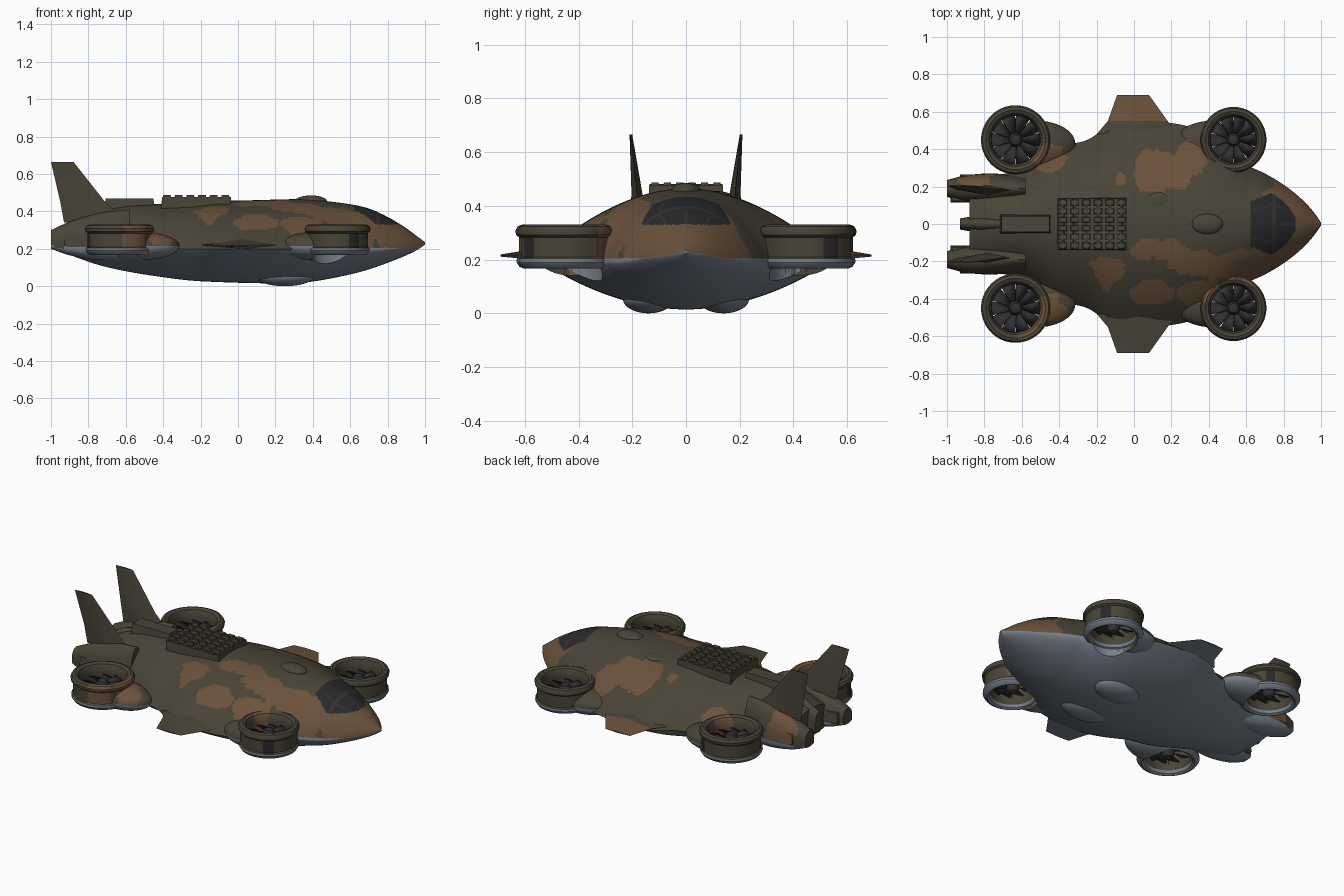
import bpy, bmesh, math
from mathutils import Vector, Matrix, noise

if "Cube" in bpy.data.objects:
    bpy.data.objects.remove(bpy.data.objects["Cube"])


def material(name, rgb):
    m = bpy.data.materials.new(name)
    m.use_nodes = True
    m.diffuse_color = (*rgb, 1)
    bsdf = m.node_tree.nodes["Principled BSDF"]
    bsdf.inputs["Base Color"].default_value = (*rgb, 1)
    bsdf.inputs["Roughness"].default_value = 0.7
    return m


OLIVE = material("olive", (0.066, 0.058, 0.038))
BROWN = material("brown", (0.145, 0.084, 0.045))
BELLY = material("belly grey", (0.19, 0.22, 0.265))
GLASS = material("dark glass", (0.022, 0.022, 0.025))
FRAME = material("window frame", (0.034, 0.032, 0.031))
ROTOR = material("rotor grey", (0.03, 0.03, 0.032))
CAMO = [OLIVE, BROWN, BELLY, GLASS, FRAME]

# Brown camouflage patches: x, y, half length, half width
PATCHES = [(0.89, 0, 0.2, 0.4), (0.14, 0.27, 0.15, 0.11), (0.3, 0.34, 0.08, 0.1),
           (0.15, -0.14, 0.15, 0.06), (0.42, -0.22, 0.27, 0.08), (-0.14, -0.25, 0.08, 0.09),
           (0, 0.63, 0.13, 0.08), (-0.07, 0.24, 0.03, 0.03), (-0.44, -0.47, 0.09, 0.1),
           (-0.47, 0.36, 0.09, 0.07), (-0.85, 0.25, 0.1, 0.05), (0.1, -0.37, 0.12, 0.06),
           (-0.54, -0.6, 0.08, 0.07), (0.65, -0.26, 0.1, 0.08), (0.35, -0.36, 0.12, 0.07)]
# Dark patches on the duct walls
SPOTS = [(-0.81, -0.5), (0.62, -0.58), (0.68, 0.55), (-0.52, 0.6)]


def camo_index(c, n, hull):
    if (n.z < -0.1 and c.z < 0.26) or (c.z < 0.205 and n.z < 0.3):
        return 2
    if hull and abs(n.z) < 0.001 and c.x > -0.85:
        return 2
    if hull and 0.62 < c.x < 0.89:
        edge = min(0.12 + (c.x - 0.62) * 0.4, 0.16 - (c.x - 0.77) * 0.6)
        if abs(c.y) < edge and c.z > 0.33:
            bars = abs(c.y) < 0.004 or abs(abs(c.y) - edge * 0.6) < 0.004 or abs(c.x - 0.75) < 0.006
            return 4 if bars else 3
    wob = 0.45 * noise.noise(c * 9) + 0.2 * noise.noise(c * 22)
    if c.z < 0.285 and any(math.hypot(c.x - x, c.y - y) < 0.032 for x, y in SPOTS):
        return 3
    for x, y, rx, ry in PATCHES:
        if math.hypot((c.x - x) / rx, (c.y - y) / ry) + wob < 1:
            return 1
    return 0


def finish(ob, mat=None, angle=35, hull=False):
    """Colour the object plainly or with camouflage, then smooth it."""
    for m in ([mat] if mat else CAMO):
        ob.data.materials.append(m)
    if not mat:
        for p in ob.data.polygons:
            p.material_index = camo_index(p.center, p.normal, hull)
    bpy.ops.object.select_all(action='DESELECT')
    ob.select_set(True)
    bpy.context.view_layer.objects.active = ob
    bpy.ops.object.shade_smooth_by_angle(angle=math.radians(angle))
    return ob


def mesh_object(name, verts, faces):
    me = bpy.data.meshes.new(name)
    me.from_pydata(verts, [], faces)
    bm = bmesh.new()
    bm.from_mesh(me)
    bmesh.ops.remove_doubles(bm, verts=bm.verts, dist=1e-5)
    bmesh.ops.recalc_face_normals(bm, faces=bm.faces)
    bm.to_mesh(me)
    bm.free()
    ob = bpy.data.objects.new(name, me)
    bpy.context.collection.objects.link(ob)
    return ob


def bridge(rings, closed=False):
    """Quads between rings, capped at the ends unless closed into a loop."""
    k, n = len(rings[0]), len(rings)
    verts = [v for r in rings for v in r]
    faces = [(i * k + j, i * k + (j + 1) % k, (i + 1) % n * k + (j + 1) % k, (i + 1) % n * k + j)
             for i in range(n if closed else n - 1) for j in range(k)]
    if not closed:
        faces += [tuple(range(k)), tuple(range((n - 1) * k, n * k))]
    return verts, faces


def spline(keys, x):
    """Smooth lookup in rows that begin with x."""
    i = max(j for j in range(len(keys) - 1) if keys[j][0] <= x + 1e-9)
    a, b = keys[i], keys[i + 1]
    p, q = keys[max(i - 1, 0)], keys[min(i + 2, len(keys) - 1)]
    h = b[0] - a[0]
    t = (x - a[0]) / h
    out = []
    for c in range(1, len(a)):
        m0 = (b[c] - p[c]) / (b[0] - p[0]) * h
        m1 = (q[c] - a[c]) / (q[0] - a[0]) * h
        d = b[c] - a[c]
        out.append(a[c] + m0 * t + (3 * d - 2 * m0 - m1) * t**2 + (m0 + m1 - 2 * d) * t**3)
    return out


def loft(name, keys, steps, sides, y0=0.0):
    """Rows: x, half width, chine z, bottom z, top z, section fullness."""
    rings = []
    for i in range(steps + 1):
        x = keys[0][0] + (keys[-1][0] - keys[0][0]) * i / steps
        w, ze, zb, zt, full = spline(keys, x)
        ring = []
        for j in range(sides):
            a = 2 * math.pi * j / sides
            s = math.sin(a)
            reach = (zt if s > 0 else zb) - ze
            ring.append((x, y0 + w * math.cos(a), ze + reach * abs(s) ** (2 * full)))
        rings.append(ring)
    return mesh_object(name, *bridge(rings))


def lathe(name, profile, centre, scale=1.0, segs=64):
    rings = []
    for i in range(segs):
        a = 2 * math.pi * i / segs
        rings.append([(centre[0] + r * scale * math.cos(a), centre[1] + r * scale * math.sin(a), z)
                      for r, z in profile])
    return mesh_object(name, *bridge(rings, True))


def ellipsoid(name, centre, radii):
    bm = bmesh.new()
    bmesh.ops.create_uvsphere(bm, u_segments=40, v_segments=20, radius=1)
    bm.transform(Matrix.Translation(centre) @ Matrix.Diagonal((*radii, 1)))
    me = bpy.data.meshes.new(name)
    bm.to_mesh(me)
    bm.free()
    ob = bpy.data.objects.new(name, me)
    bpy.context.collection.objects.link(ob)
    return ob


def box(name, lo, hi, taper=0.0, mat=None):
    rings = [[(lo[0] + t, lo[1] + t, z), (hi[0] - t, lo[1] + t, z), (hi[0] - t, hi[1] - t, z),
              (lo[0] + t, hi[1] - t, z)] for z, t in ((lo[2], 0), (hi[2], taper))]
    return finish(mesh_object(name, *bridge(rings)), mat)


def cut_duct(ob, x, y, k):
    """Bore the fan opening through an object."""
    cut = lathe("cutter", [(0.001, -0.2), (0.14, -0.2), (0.14, 0.8), (0.001, 0.8)], (x, y), k)
    mod = ob.modifiers.new("duct hole", 'BOOLEAN')
    mod.operation, mod.solver, mod.object = 'DIFFERENCE', 'EXACT', cut
    bpy.context.view_layer.objects.active = ob
    bpy.ops.object.modifier_apply(modifier=mod.name)
    bpy.data.objects.remove(cut)


# Fuselage
HULL = [(-0.88, 0.23, 0.21, 0.16, 0.34, 0.6), (-0.75, 0.26, 0.2, 0.115, 0.4, 0.7),
        (-0.6, 0.29, 0.2, 0.08, 0.43, 0.8), (-0.4, 0.41, 0.2, 0.048, 0.44, 0.9),
        (-0.25, 0.45, 0.2, 0.03, 0.445, 0.95), (-0.1, 0.54, 0.2, 0.022, 0.455, 1),
        (0.1, 0.55, 0.2, 0.016, 0.46, 1), (0.3, 0.52, 0.2, 0.016, 0.465, 1),
        (0.42, 0.47, 0.2, 0.028, 0.46, 0.95), (0.6, 0.32, 0.19, 0.063, 0.438, 0.75),
        (0.7, 0.27, 0.19, 0.09, 0.415, 0.7), (0.8, 0.21, 0.195, 0.125, 0.37, 0.7),
        (0.9, 0.13, 0.21, 0.165, 0.31, 0.7), (0.96, 0.065, 0.22, 0.195, 0.265, 0.7),
        (1.0, 0.008, 0.23, 0.222, 0.236, 0.7)]
hull = loft("fuselage", HULL, 180, 176)
PODS = [(n + s, x, y, k) for n, x, k in (("front", 0.532, 1.0), ("rear", -0.633, 1.05))
        for s, y in (("_left", 0.45), ("_right", -0.45))]
for n, x, y, k in PODS:
    cut_duct(hull, x, y, k)
finish(hull, hull=True)

# Ducted fans, each faired into the fuselage
DUCT = [(0.126, 0.19), (0.122, 0.27), (0.125, 0.3), (0.135, 0.321), (0.152, 0.33), (0.168, 0.324),
        (0.176, 0.308), (0.174, 0.292), (0.163, 0.283), (0.163, 0.21), (0.171, 0.204),
        (0.172, 0.19), (0.162, 0.174), (0.146, 0.166), (0.132, 0.174)]
HUB = [(0.0001, 0.19), (0.024, 0.2), (0.036, 0.22), (0.036, 0.265), (0.025, 0.285), (0.0001, 0.292)]
for n, x, y, k in PODS:
    inward = -1 if x > 0 else 1
    fairing = ellipsoid(n + "_fairing", (x + 0.11 * inward, y * 0.95, 0.215), (0.21, 0.125, 0.075))
    cut_duct(fairing, x, y, k)
    finish(fairing)
    finish(lathe(n + "_duct", DUCT, (x, y), k))
    finish(lathe(n + "_hub", HUB, (x, y), k, 24), ROTOR)
    verts, faces = [], []
    for i in range(10):
        turn = Matrix.Translation((x, y, 0.25)) @ Matrix.Rotation(math.tau * i / 10, 4, 'Z')
        for r, chord, rise in ((0.03, 0.012, 0.014), (0.08, 0.026, 0.015), (0.125, 0.037, 0.014)):
            for s in (-1, 1):
                verts.append(turn @ Vector((r * k, s * chord * k, s * rise)))
        b = i * 6
        faces += [(b, b + 1, b + 3, b + 2), (b + 2, b + 3, b + 5, b + 4)]
    blades = finish(mesh_object(n + "_blades", verts, faces), ROTOR)
    blades.modifiers.new("thickness", 'SOLIDIFY').thickness = 0.004

# Tail booms, tail fins, side winglets and belly blisters
BOOM = [(-1.0, 0.045, 0.22, 0.2, 0.3, 0.3), (-0.9, 0.07, 0.21, 0.165, 0.345, 0.35),
        (-0.75, 0.08, 0.21, 0.14, 0.39, 0.45), (-0.58, 0.06, 0.21, 0.14, 0.41, 0.6)]
FIN = [(-0.93, -0.6, 0.34, 0.18, 0.028), (-0.95, -0.71, 0.45, 0.183, 0.02), (-1.0, -0.88, 0.665, 0.205, 0.005)]
WING = [(-0.2, 0.24, 0.48, 0.22, 0.035), (-0.14, 0.18, 0.55, 0.22, 0.022), (-0.09, 0.08, 0.69, 0.215, 0.004)]
for side, s in (("left", 1), ("right", -1)):
    finish(loft(side + "_tail_boom", BOOM, 24, 32, 0.19 * s))
    for i, off in enumerate((-0.055, 0.055)):
        box(f"{side}_boom_spike_{i}", (-0.98 + 0.05 * i, (0.19 + off) * s - 0.02, 0.22),
            (-0.8, (0.19 + off) * s + 0.02, 0.28), 0.008)
    fin = [[(a, y * s, z), ((a + b) / 2, y * s + t, z), (b, y * s, z), ((a + b) / 2, y * s - t, z)]
           for a, b, z, y, t in FIN]
    finish(mesh_object(side + "_tail_fin", *bridge(fin)), OLIVE, 20)
    wing = [[(a, y * s, z), ((a + b) / 2, y * s, z + t), (b, y * s, z), ((a + b) / 2, y * s, z - t)]
            for a, b, y, z, t in WING]
    finish(mesh_object(side + "_winglet", *bridge(wing)))
    finish(ellipsoid(side + "_belly_blister", (0.25, 0.14 * s, 0.055), (0.16, 0.095, 0.055)), BELLY)

# Centre tail boom and dorsal housing
finish(loft("centre_boom", [(-0.93, 0.03, 0.23, 0.2, 0.33, 0.3), (-0.8, 0.05, 0.23, 0.15, 0.4, 0.35),
                            (-0.6, 0.055, 0.23, 0.15, 0.44, 0.4)], 16, 32), OLIVE)
box("dorsal_housing", (-0.72, -0.055, 0.38), (-0.44, 0.055, 0.468), 0.012, OLIVE)

# Roof grille with rows of vents
box("grille_base", (-0.41, -0.14, 0.39), (-0.035, 0.14, 0.476), 0.003, OLIVE)
for i in range(6):
    x = -0.38 + i * 0.0625
    box(f"grille_rib_{i}", (x - 0.009, -0.137, 0.46), (x + 0.009, 0.137, 0.482), 0.002, FRAME)
    for j in range(6):
        y = -0.115 + j * 0.046
        box(f"grille_vent_{i}_{j}", (x - 0.025, y - 0.018, 0.46), (x + 0.025, y + 0.018, 0.487), 0.005, OLIVE)

# Roof hatches
finish(ellipsoid("roof_dome", (0.39, 0, 0.455), (0.085, 0.055, 0.03)), OLIVE)
finish(ellipsoid("round_hatch", (0.13, 0.11, 0.437), (0.065, 0.06, 0.018)), OLIVE)
